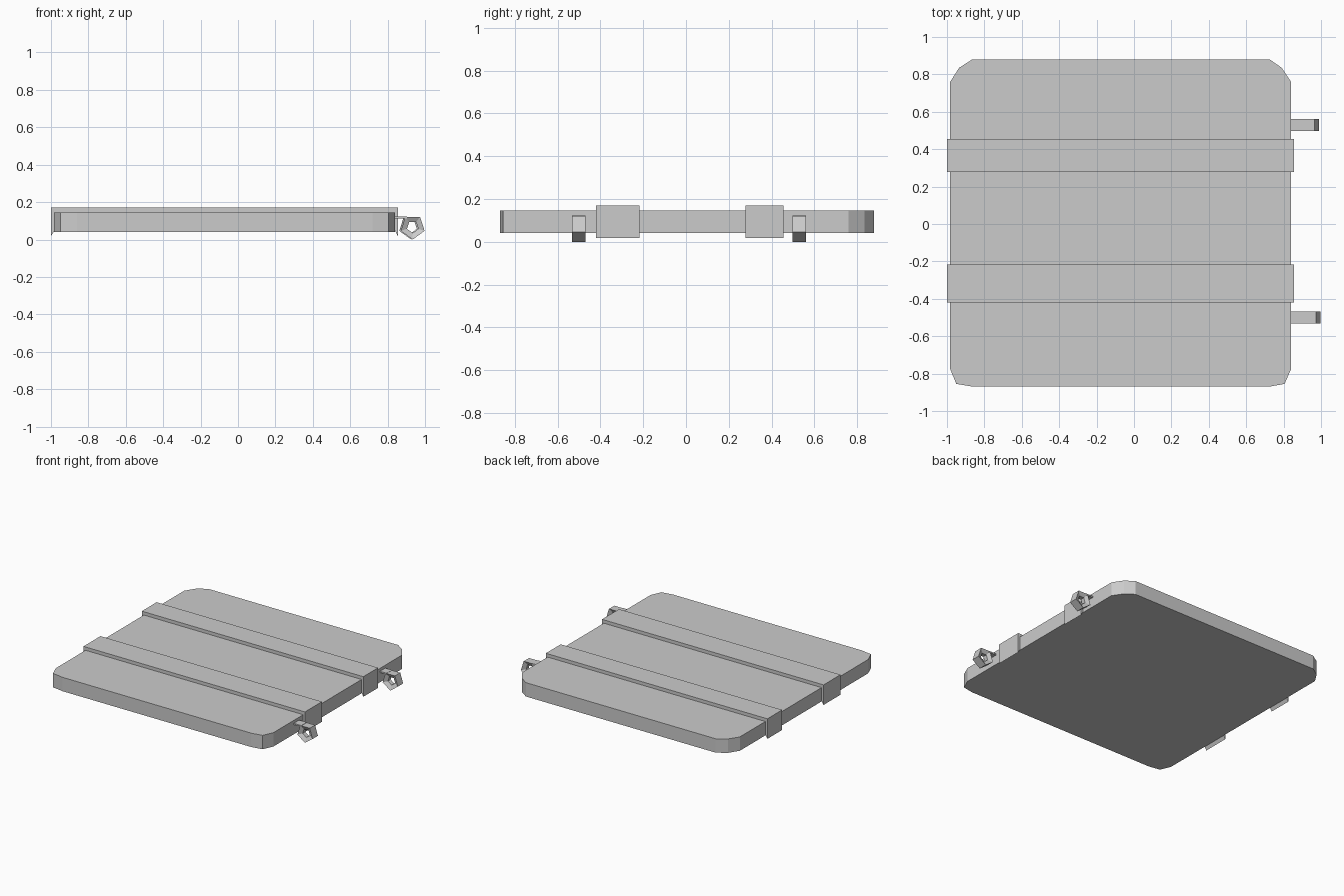
import bpy, math

if "Cube" in bpy.data.objects:
    bpy.data.objects.remove(bpy.data.objects["Cube"])


def make(name, verts, faces):
    mesh = bpy.data.meshes.new(name)
    mesh.from_pydata(verts, [], faces)
    mesh.update()
    obj = bpy.data.objects.new(name, mesh)
    bpy.context.collection.objects.link(obj)
    return obj


def prism(name, lower, upper):
    # solid between two matching outlines, counter-clockwise seen from the upper side
    n = len(lower)
    sides = [(i, (i + 1) % n, n + (i + 1) % n, n + i) for i in range(n)]
    caps = [tuple(reversed(range(n))), tuple(range(n, 2 * n))]
    return make(name, lower + upper, sides + caps)


# flat panel with faceted corners
outline = [(-0.86, -0.87), (0.72, -0.87), (0.805, -0.855), (0.84, -0.775),
           (0.84, 0.76), (0.79, 0.835), (0.725, 0.88),
           (-0.865, 0.88), (-0.935, 0.835), (-0.983, 0.76),
           (-0.983, -0.775), (-0.95, -0.855)]
prism("panel", [(x, y, 0.04) for x, y in outline], [(x, y, 0.145) for x, y in outline])

# straps across the panel, with tapered ends hooked over both edges
profile = [(-1.0, 0.17), (-1.0, 0.018), (-0.98, 0.05),
           (0.838, 0.05), (0.855, 0.018), (0.855, 0.17)]
for name, y0, y1 in (("front_strap", -0.42, -0.217), ("back_strap", 0.278, 0.455)):
    prism(name, [(x, y1, z) for x, z in profile], [(x, y0, z) for x, z in profile])


# five-sided hinge rings: wide flat outside, narrower bore
def hinge(name, cx, cy, r=0.067, cz=0.067):
    section = [(r, -0.032), (r, 0.032), (0.032, 0.016), (0.032, -0.016)]
    verts, faces = [], []
    for i in range(5):
        a = math.radians(-90 + 72 * i)
        verts += [(cx + q * math.cos(a), cy + y, cz + q * math.sin(a)) for q, y in section]
        for j in range(4):
            k, m = (i + 1) % 5, (j + 1) % 4
            faces.append((4 * i + j, 4 * i + m, 4 * k + m, 4 * k + j))
    make(name + "_ring", verts, faces)
    # thin tab joining the ring to the panel
    x0, x1, y0, y1 = 0.83, cx - 0.03, cy - 0.032, cy + 0.032
    rect = [(x0, y0), (x1, y0), (x1, y1), (x0, y1)]
    prism(name + "_tab", [(x, y, 0.113) for x, y in rect], [(x, y, 0.123) for x, y in rect])


hinge("front_hinge", 0.934, -0.501)
hinge("back_hinge", 0.926, 0.53)
